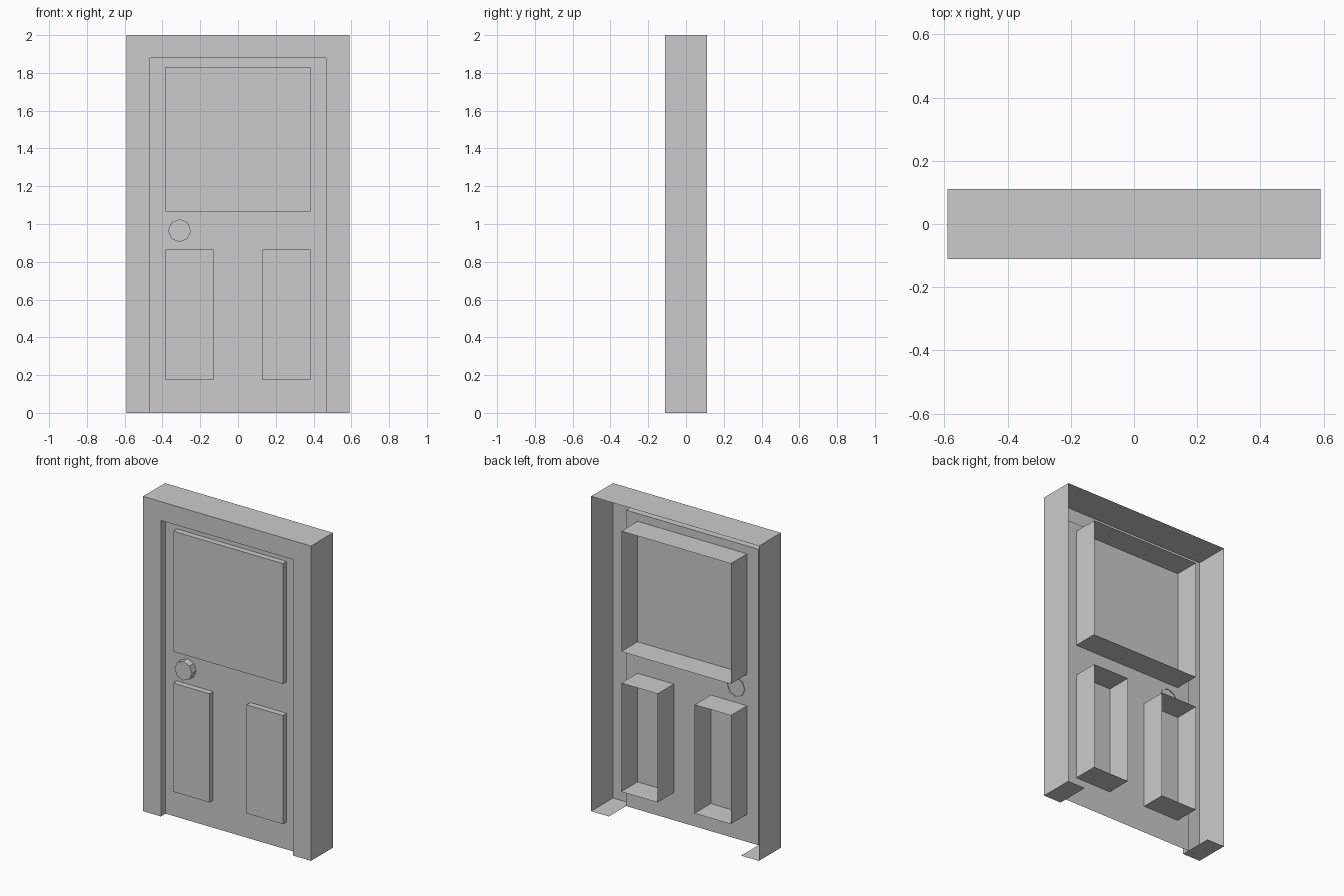
import bpy, bmesh, math

if "Cube" in bpy.data.objects:
    bpy.data.objects.remove(bpy.data.objects["Cube"])

FRONT, BACK = -0.11, 0.11      # frame depth
LEAF = -0.063                  # plane of the recessed door leaf
PANEL_FRONT, PANEL_BACK = -0.10, 0.10


def cap(bm, pts, y):
    """Flat face facing -y from counter-clockwise (x, z) points."""
    bm.faces.new([bm.verts.new((x, y, z)) for x, z in pts])


def strip(bm, pts, y0, y1):
    """Walls swept from y0 back to y1 along an (x, z) path."""
    for (ax, az), (bx, bz) in zip(pts, pts[1:]):
        bm.faces.new([bm.verts.new(p) for p in
                      ((ax, y0, az), (ax, y1, az), (bx, y1, bz), (bx, y0, bz))])


def finish(bm, name):
    bmesh.ops.remove_doubles(bm, verts=bm.verts, dist=1e-4)
    mesh = bpy.data.meshes.new(name)
    bm.to_mesh(mesh)
    bm.free()
    bpy.context.collection.objects.link(bpy.data.objects.new(name, mesh))


def open_box(name, pts, y0, y1):
    """Raised shape with a front face, side walls and an open back."""
    bm = bmesh.new()
    cap(bm, pts, y0)
    strip(bm, pts + pts[:1], y0, y1)
    finish(bm, name)


def rect(x0, x1, z0, z1):
    return [(x0, z0), (x1, z0), (x1, z1), (x0, z1)]


# Door frame: outer casing and feet full depth, shallow reveal inside, open back
outer = [(0.465, 0), (0.59, 0), (0.59, 2), (-0.59, 2), (-0.59, 0), (-0.465, 0)]
inner = [(-0.465, 0), (-0.465, 1.88), (0.465, 1.88), (0.465, 0)]
bm = bmesh.new()
cap(bm, outer + inner[1:-1], FRONT)
strip(bm, outer, FRONT, BACK)
strip(bm, inner, FRONT, LEAF)
finish(bm, "door_frame")

# Door leaf: single flat sheet closing the opening
bm = bmesh.new()
cap(bm, rect(-0.465, 0.465, 0, 1.88), LEAF)
finish(bm, "door_leaf")

# Raised panels passing through the leaf
open_box("upper_panel", rect(-0.385, 0.385, 1.065, 1.83), PANEL_FRONT, PANEL_BACK)
open_box("lower_panel_left", rect(-0.385, -0.13, 0.175, 0.865), PANEL_FRONT, PANEL_BACK)
open_box("lower_panel_right", rect(0.13, 0.385, 0.175, 0.865), PANEL_FRONT, PANEL_BACK)

# Eight-sided knob
knob = [(-0.31 + 0.061 * math.cos(i * math.pi / 4),
         0.965 + 0.061 * math.sin(i * math.pi / 4)) for i in range(8)]
open_box("door_knob", knob, -0.107, -0.058)
